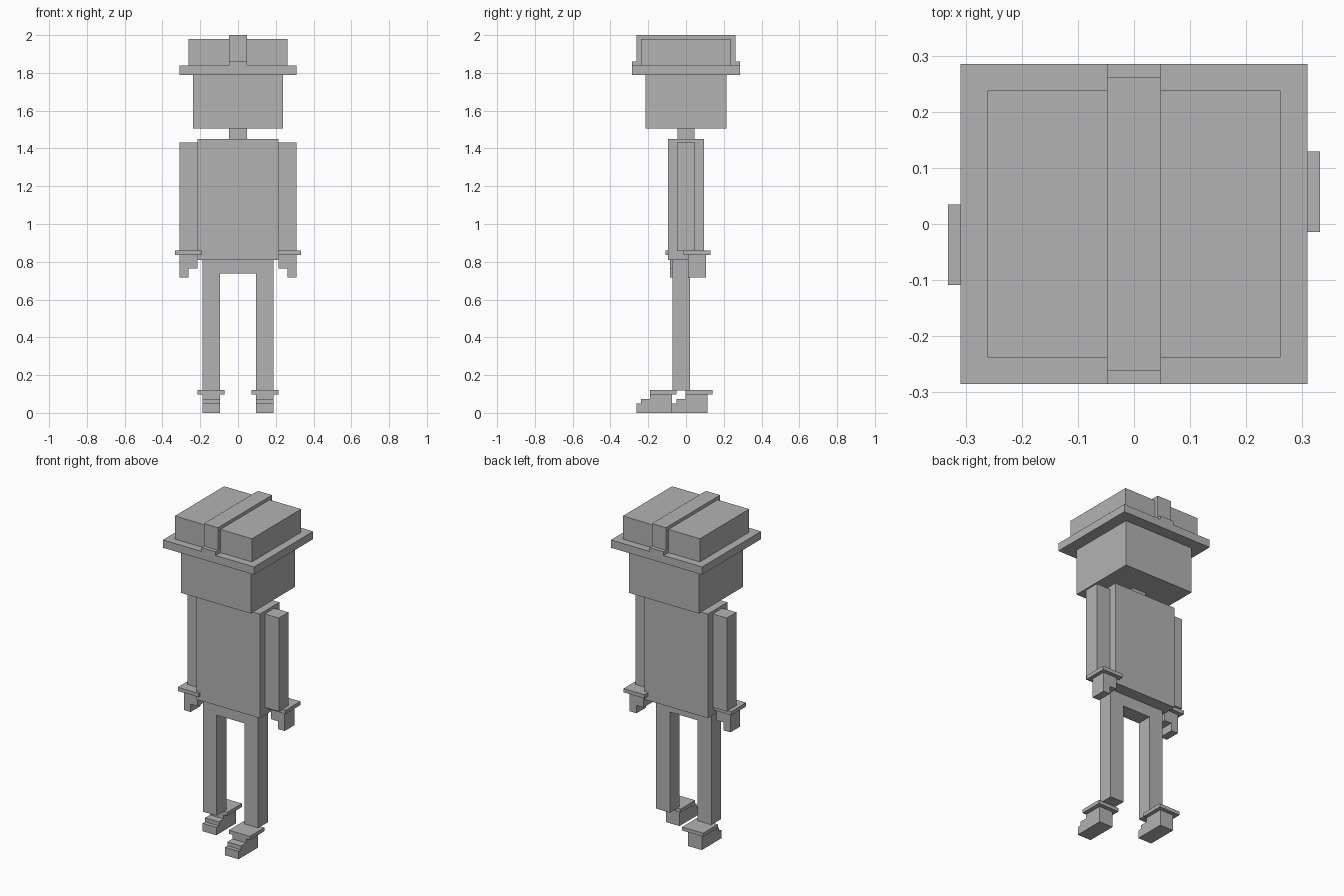
import bpy
import bmesh

if "Cube" in bpy.data.objects:
    bpy.data.objects.remove(bpy.data.objects["Cube"])

grey = bpy.data.materials.new("plain_grey")
grey.diffuse_color = (0.45, 0.45, 0.45, 1)
grey.use_nodes = True
grey.node_tree.nodes["Principled BSDF"].inputs["Base Color"].default_value = grey.diffuse_color


def finish(name, bm):
    bmesh.ops.recalc_face_normals(bm, faces=bm.faces)
    mesh = bpy.data.meshes.new(name)
    bm.to_mesh(mesh)
    bm.free()
    mesh.materials.append(grey)
    obj = bpy.data.objects.new(name, mesh)
    bpy.context.collection.objects.link(obj)
    return obj


def box(name, x, y, z):
    """Box from (min, max) ranges along each axis."""
    bm = bmesh.new()
    bmesh.ops.create_cube(bm, size=1)
    for v in bm.verts:
        v.co = [r[0] if c < 0 else r[1] for c, r in zip(v.co, (x, y, z))]
    return finish(name, bm)


def prism(name, outline, to_3d, a, b):
    """Extrude a flat outline from depth a to depth b."""
    bm = bmesh.new()
    face = bm.faces.new([bm.verts.new(to_3d(u, v, a)) for u, v in outline])
    moved = bmesh.ops.extrude_face_region(bm, geom=[face])["geom"]
    step = [q - p for p, q in zip(to_3d(0, 0, a), to_3d(0, 0, b))]
    bmesh.ops.translate(bm, vec=step,
                        verts=[g for g in moved if isinstance(g, bmesh.types.BMVert)])
    return finish(name, bm)


def sym(h):
    return (-h, h)


# Hat
box("hat_brim", sym(0.31), sym(0.286), (1.79, 1.838))
box("hat_crown", sym(0.262), sym(0.239), (1.838, 1.98))
box("hat_band", sym(0.048), sym(0.286), (1.80, 1.861))
box("hat_ridge", sym(0.048), sym(0.262), (1.85, 2.0))

# Head, neck and body
box("head", sym(0.238), sym(0.215), (1.505, 1.79))
box("neck", sym(0.047), sym(0.045), (1.45, 1.505))
box("torso", sym(0.215), sym(0.095), (0.81, 1.45))
box("hips", sym(0.188), (-0.072, 0.022), (0.737, 0.81))

for side, s, hand_y, foot_y in (("left", -1, -0.037, 0.115), ("right", 1, 0.058, -0.073)):
    def span(a, b):
        return tuple(sorted((s * a, s * b)))

    # Arm, cuff and stepped hand
    box(side + "_arm", span(0.214, 0.31), sym(0.047), (0.858, 1.432))
    box(side + "_cuff", span(0.191, 0.333), (hand_y - 0.072, hand_y + 0.072), (0.836, 0.859))
    prism(side + "_hand",
          [(0.215, 0.836), (0.31, 0.836), (0.31, 0.716),
           (0.263, 0.716), (0.263, 0.764), (0.215, 0.764)],
          lambda u, v, d: (s * u, d, v), hand_y - 0.047, hand_y + 0.047)

    # Leg, ankle cuff and stepped shoe
    box(side + "_leg", span(0.095, 0.188), (-0.072, 0.022), (0.119, 0.737))
    box(side + "_ankle_cuff", span(0.071, 0.214), (foot_y - 0.118, foot_y + 0.024), (0.098, 0.12))
    prism(side + "_shoe",
          [(0, 0), (0, 0.098), (-0.118, 0.098), (-0.118, 0.073),
           (-0.166, 0.073), (-0.166, 0.049), (-0.19, 0.049), (-0.19, 0)],
          lambda u, v, d: (s * d, foot_y + u, v), 0.095, 0.188)
